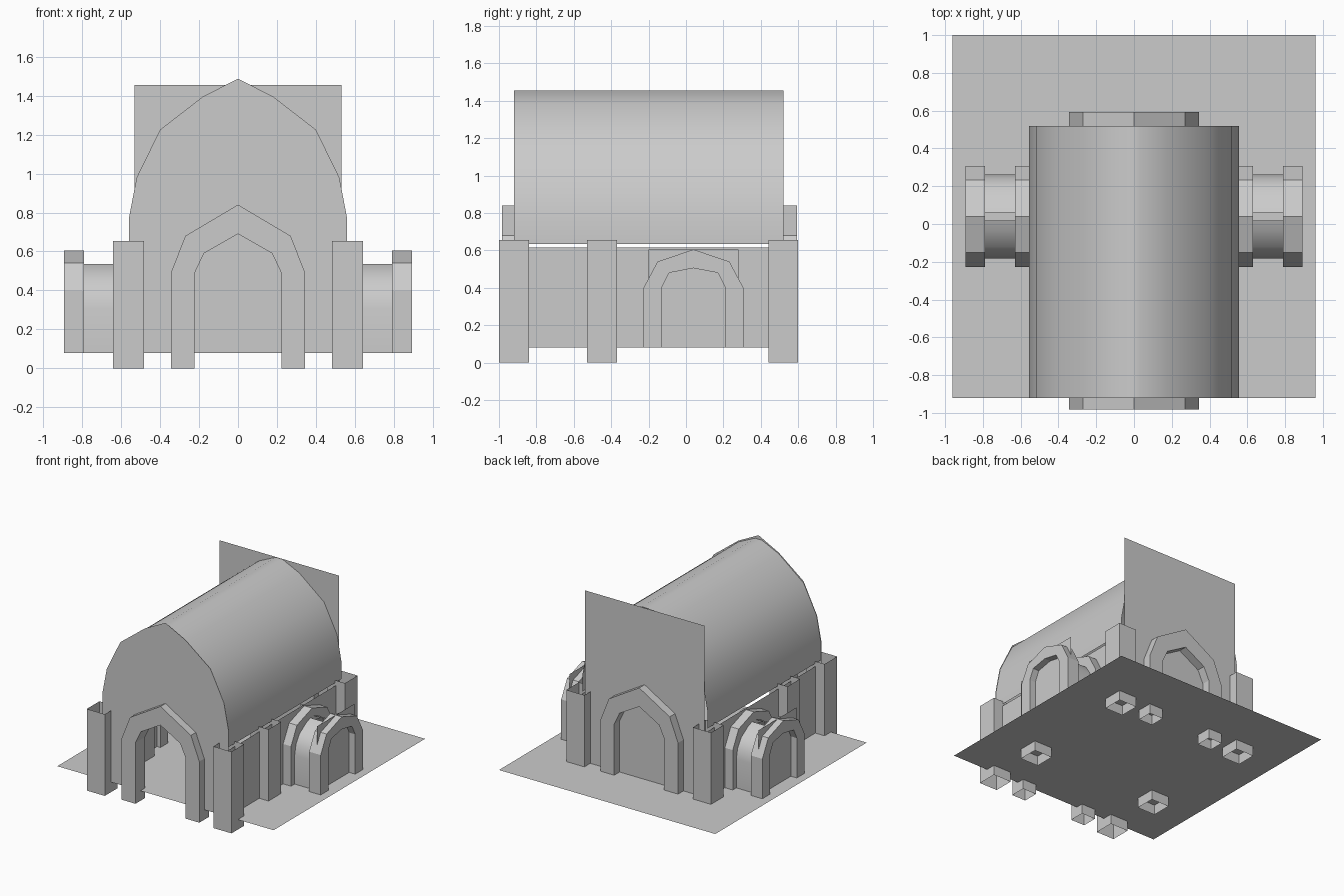
import bpy

if "Cube" in bpy.data.objects:
    bpy.data.objects.remove(bpy.data.objects["Cube"])

FLOOR = 0.08


def add(name, verts, faces, smooth=False):
    me = bpy.data.meshes.new(name)
    me.from_pydata(verts, [], faces)
    ob = bpy.data.objects.new(name, me)
    bpy.context.collection.objects.link(ob)
    if smooth:
        for p in me.polygons:
            p.use_smooth = True
    return ob


def mirrored(half):
    """Left-to-right profile from a right half listed bottom to top."""
    left = [(-u, z) for u, z in half]
    right = [p for p in reversed(half) if p[0] != 0]
    return left + right


def along_y(u, z, d):
    return (u, d, z)


def along_x(u, z, d):
    return (d, u + 0.04, z)


def arch_frame(name, outer, inner, d0, d1, place):
    """Square-section surround swept along an arch, open at the feet."""
    o, i = mirrored(outer), mirrored(inner)
    verts, faces = [], []
    for (a, za), (b, zb) in zip(o, i):
        verts += [place(a, za, d0), place(a, za, d1),
                  place(b, zb, d1), place(b, zb, d0)]
    for k in range(len(o) - 1):
        for j in range(4):
            n = (j + 1) % 4
            faces.append((k*4 + j, k*4 + n, k*4 + 4 + n, k*4 + 4 + j))
    return add(name, verts, faces)


def shell(name, profile, d0, d1, place):
    """Thin curved sheet extruded from an open profile."""
    n = len(profile)
    verts = [place(u, z, d) for d in (d0, d1) for u, z in profile]
    faces = [(k, k + 1, n + k + 1, n + k) for k in range(n - 1)]
    return add(name, verts, faces, True)


def panel(name, outline, d, place):
    return add(name, [place(u, z, d) for u, z in outline], [range(len(outline))])


# ground sheet
add("ground", [(-0.96, -0.92, FLOOR), (0.96, -0.92, FLOOR),
               (0.96, 1, FLOOR), (-0.96, 1, FLOOR)], [(0, 1, 2, 3)])

# vaulted roof
roof_half = [(0.555, 0.635), (0.555, 0.77), (0.515, 0.98), (0.4, 1.21),
             (0.18, 1.385), (0.03, 1.455)]
shell("vault_roof", mirrored(roof_half), -0.92, 0.52, along_y)

# main arch surrounds, front and back
main_outer = [(0.345, 0), (0.345, 0.49), (0.27, 0.68), (0, 0.84)]
main_inner = [(0.222, 0), (0.222, 0.49), (0.175, 0.59), (0, 0.69)]
arch_frame("front_arch", main_outer, main_inner, -0.983, -0.86, along_y)
arch_frame("back_arch", main_outer, main_inner, 0.47, 0.593, along_y)

# front gable wall with doorway
gable_half = [(0.56, FLOOR), (0.56, 0.77), (0.52, 0.98), (0.4, 1.225),
              (0.18, 1.395), (0, 1.487)]
door = mirrored([(0.28, FLOOR), (0.28, 0.49), (0.22, 0.635), (0, 0.765)])
panel("front_wall", mirrored(gable_half) + door[::-1], -0.92, along_y)

# plain back wall
panel("back_wall", [(-0.53, FLOOR), (0.53, FLOOR), (0.53, 1.455), (-0.53, 1.455)],
      0.525, along_y)

porch_outer = [(0.267, FLOOR), (0.267, 0.40), (0.192, 0.54), (0, 0.605)]
porch_inner = [(0.17, FLOOR), (0.17, 0.40), (0.13, 0.48), (0, 0.505)]
porch_door = mirrored([(0.21, FLOOR), (0.21, 0.40), (0.16, 0.51), (0, 0.555)])
porch_half = [(0.222, FLOOR), (0.222, 0.31), (0.205, 0.39), (0.16, 0.46),
              (0.075, 0.515), (0.022, 0.535)]

for s, side in ((-1, "left"), (1, "right")):
    # long side wall, opening into the porch
    wall = [(-0.96, FLOOR), (-0.96, 0.615), (0.48, 0.615), (0.48, FLOOR)]
    panel(side + "_wall", wall + porch_door[::-1], s * 0.56, along_x)

    # porch: two surrounds, curved sides with a slit on top, end panel
    arch_frame(side + "_porch_inner_arch", porch_outer, porch_inner,
               s * 0.53, s * 0.63, along_x)
    arch_frame(side + "_porch_outer_arch", porch_outer, porch_inner,
               s * 0.79, s * 0.893, along_x)
    for m in (-1, 1):
        shell(side + "_porch_vault", [(m * u, z) for u, z in porch_half],
              s * 0.56, s * 0.84, along_x)
    panel(side + "_porch_end", [(-0.24, FLOOR), (0.24, FLOOR),
                                (0.24, 0.605), (-0.24, 0.605)], s * 0.84, along_x)

    # hollow square pillars, open top and bottom
    for y in (-0.92, -0.45, 0.52):
        c = [(-0.08, -0.08), (0.08, -0.08), (0.08, 0.08), (-0.08, 0.08)]
        verts = [(s * 0.562 + a, y + b, z) for z in (0, 0.655) for a, b in c]
        add(side + "_pillar", verts,
            [(k, (k + 1) % 4, (k + 1) % 4 + 4, k + 4) for k in range(4)])

# consistent outward normals on the closed-section parts
import bmesh
for ob in bpy.data.objects:
    bm = bmesh.new()
    bm.from_mesh(ob.data)
    bmesh.ops.recalc_face_normals(bm, faces=bm.faces)
    bm.to_mesh(ob.data)
    bm.free()
